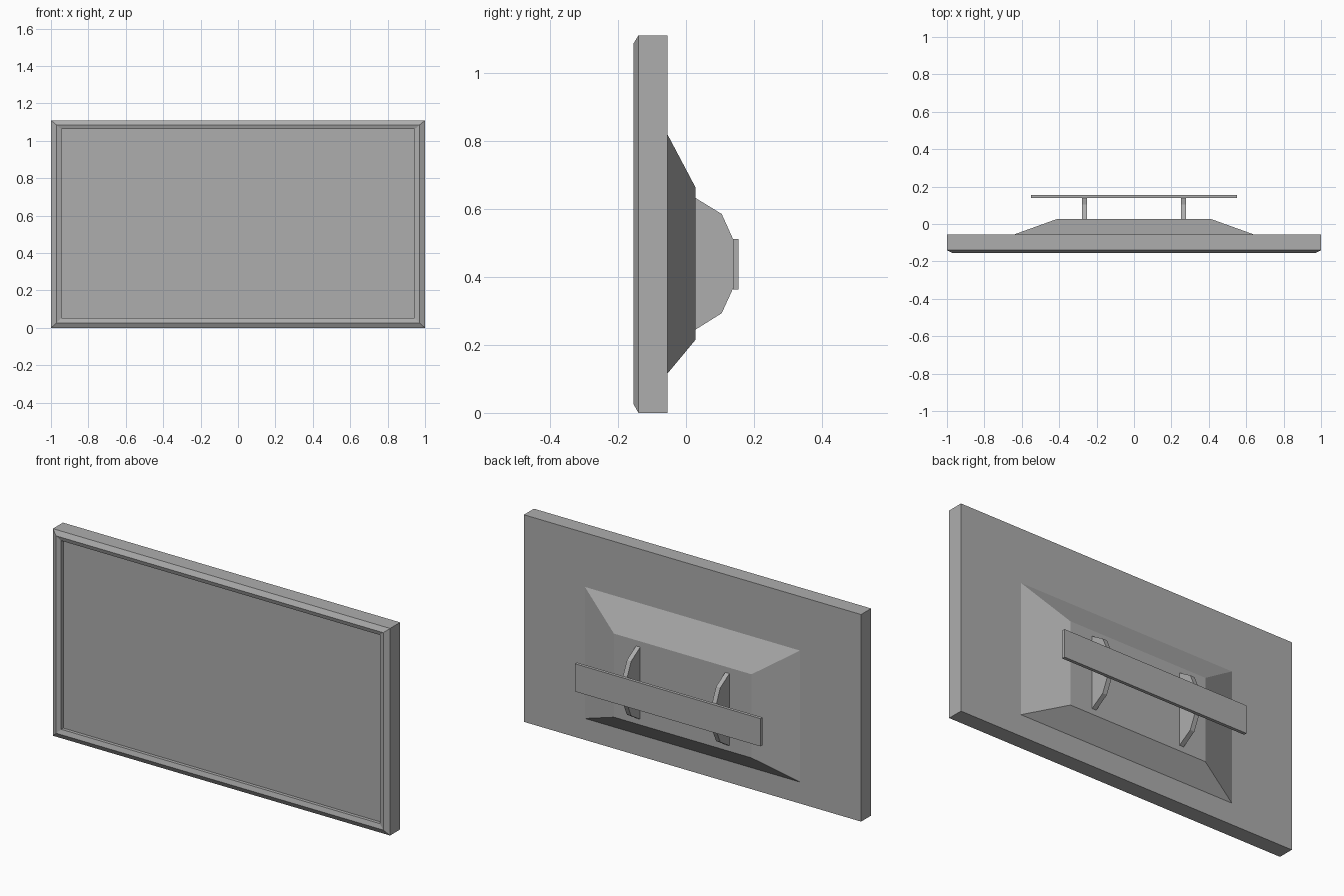
import bpy
import bmesh

cube = bpy.data.objects.get("Cube")
if cube:
    bpy.data.objects.remove(cube, do_unlink=True)

GREY = (0.42, 0.42, 0.42, 1.0)
grey = bpy.data.materials.new("mid_grey")
grey.use_nodes = True
grey.diffuse_color = GREY
grey.node_tree.nodes["Principled BSDF"].inputs["Base Color"].default_value = GREY


def finish(name, bm):
    bmesh.ops.recalc_face_normals(bm, faces=bm.faces)
    mesh = bpy.data.meshes.new(name)
    bm.to_mesh(mesh)
    bm.free()
    mesh.materials.append(grey)
    obj = bpy.data.objects.new(name, mesh)
    bpy.context.collection.objects.link(obj)
    return obj


def loft(name, rings):
    """Join successive closed rings of points and cap both ends."""
    bm = bmesh.new()
    loops = [[bm.verts.new(p) for p in ring] for ring in rings]
    n = len(loops[0])
    for a, b in zip(loops, loops[1:]):
        for i in range(n):
            j = (i + 1) % n
            bm.faces.new((a[i], a[j], b[j], b[i]))
    bm.faces.new(loops[0])
    bm.faces.new(loops[-1])
    return finish(name, bm)


def rect(half_width, bottom, top, y):
    return [(-half_width, y, bottom), (half_width, y, bottom),
            (half_width, y, top), (-half_width, y, top)]


# Screen housing: back, bevelled rim, sloping lip and recessed screen
loft("screen_housing", [
    rect(1.0, 0.0, 1.11, -0.055),
    rect(1.0, 0.0, 1.11, -0.14),
    rect(0.97, 0.027, 1.085, -0.155),
    rect(0.945, 0.052, 1.063, -0.148),
    rect(0.945, 0.052, 1.063, -0.13),
])

# Tapered housing on the back
loft("rear_housing", [
    rect(0.638, 0.115, 0.82, -0.055),
    rect(0.408, 0.215, 0.663, 0.028),
])

# Pair of wall bracket arms
ARM = [(0.028, 0.245), (0.105, 0.293), (0.138, 0.365),
       (0.138, 0.512), (0.105, 0.585), (0.028, 0.632)]
for side, name in ((1, "left_bracket_arm"), (-1, "right_bracket_arm")):
    loft(name, [[(side * x, y, z) for y, z in ARM] for x in (0.252, 0.277)])

# Wall plate
loft("wall_plate", [
    rect(0.55, 0.363, 0.512, 0.138),
    rect(0.55, 0.363, 0.512, 0.155),
])
